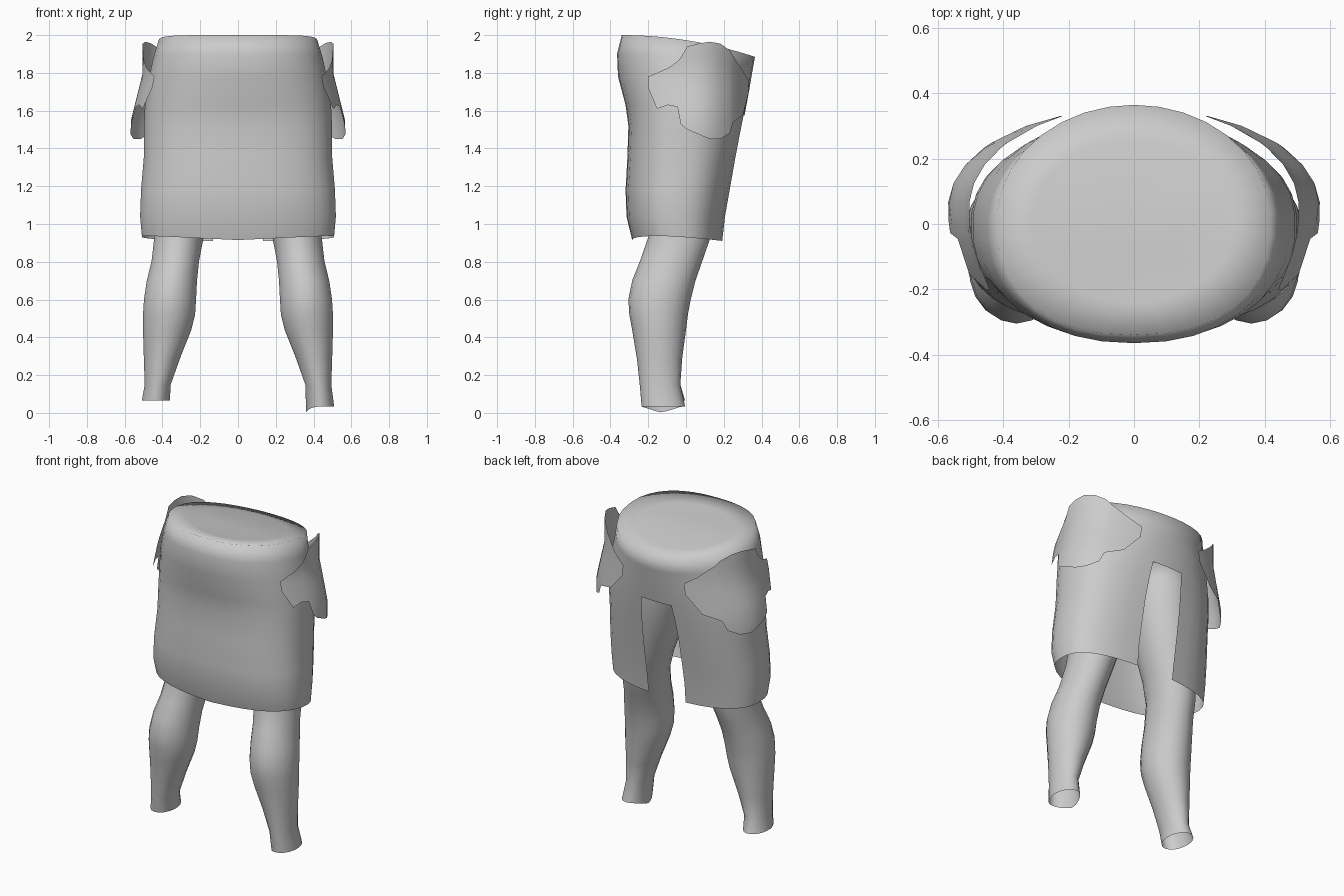
import bpy, bmesh
from math import sin, cos, pi, radians

cube = bpy.data.objects.get("Cube")
if cube:
    bpy.data.objects.remove(cube)

grey = bpy.data.materials.new("plain_grey")
grey.use_nodes = True
grey.diffuse_color = (0.6, 0.6, 0.6, 1)
grey.node_tree.nodes["Principled BSDF"].inputs["Base Color"].default_value = (0.6, 0.6, 0.6, 1)


def finish(name, bm):
    mesh = bpy.data.meshes.new(name)
    bm.to_mesh(mesh)
    bm.free()
    mesh.materials.append(grey)
    ob = bpy.data.objects.new(name, mesh)
    bpy.context.collection.objects.link(ob)
    bpy.ops.object.select_all(action="DESELECT")
    ob.select_set(True)
    bpy.context.view_layer.objects.active = ob
    bpy.ops.object.shade_smooth_by_angle(angle=radians(150))


def ring(bm, n, cx, half_x, front, back, z_front, z_back, p_front=1.0, p_back=1.0):
    """Closed loop starting at the back centre; powers below one are boxier."""
    verts, mid, half_y = [], (front + back) / 2, (back - front) / 2
    for i in range(n):
        s, c = sin(2 * pi * i / n), cos(2 * pi * i / n)
        p = p_front if c < 0 else p_back
        x = abs(s) ** p * (1 if s > 0 else -1) * half_x
        y = abs(c) ** p * (1 if c > 0 else -1) * half_y
        t = (y / half_y + 1) / 2
        verts.append(bm.verts.new((cx + x, mid + y, z_front + (z_back - z_front) * t * t)))
    return verts


def bridge(bm, rings, skip=lambda row, col: False):
    for r, (a, b) in enumerate(zip(rings, rings[1:])):
        for i in range(len(a)):
            j = (i + 1) % len(a)
            if not skip(r, i):
                bm.faces.new((a[i], b[i], b[j], a[j]))


# Skirt with closed top: half width, front y, back y, front z, back z, powers
skirt_rows = [
    (0.13, -0.09, 0.11, 1.975, 1.945, 1, 1), (0.31, -0.24, 0.26, 1.98, 1.915, 1, 1),
    (0.42, -0.34, 0.365, 2.00, 1.885, 0.85, 1), (0.45, -0.365, 0.35, 1.90, 1.80, 0.9, 1),
    (0.475, -0.36, 0.335, 1.78, 1.71, 0.9, 0.95), (0.495, -0.32, 0.31, 1.63, 1.575, 0.85, 0.9),
    (0.50, -0.305, 0.29, 1.52, 1.48, 0.8, 0.85), (0.50, -0.31, 0.265, 1.36, 1.35, 0.8, 0.8),
    (0.515, -0.32, 0.235, 1.18, 1.18, 0.8, 0.8), (0.52, -0.315, 0.21, 1.04, 1.04, 0.8, 0.8),
    (0.51, -0.285, 0.195, 0.94, 0.91, 0.8, 0.8)]
N = 34
bm = bmesh.new()
rings = [ring(bm, N, 0, *row) for row in skirt_rows]
for v in rings[-1]:
    if v.co.y < -0.2:
        v.co.z -= 0.025 * (1 - abs(v.co.x) / 0.51)
# The two centre columns at the back stay open below the seat
bridge(bm, rings, skip=lambda row, col: row >= 5 and col in (0, N - 1))
bm.faces.new(rings[0])
bmesh.ops.recalc_face_normals(bm, faces=bm.faces)
finish("skirt", bm)

# Legs: inner x, outer x, front y, back y, z, from hip to ankle
leg_rows = [
    (0.0, 0.36, -0.20, 0.22, 1.70), (0.0, 0.39, -0.20, 0.22, 1.56),
    (0.03, 0.41, -0.20, 0.20, 1.38), (0.09, 0.42, -0.19, 0.17, 1.18),
    (0.14, 0.43, -0.19, 0.15, 1.06), (0.18, 0.445, -0.20, 0.13, 0.93),
    (0.205, 0.46, -0.245, 0.085, 0.80), (0.215, 0.485, -0.285, 0.05, 0.70),
    (0.22, 0.50, -0.305, 0.025, 0.60), (0.225, 0.505, -0.30, 0.01, 0.52),
    (0.245, 0.505, -0.285, 0.0, 0.44), (0.305, 0.50, -0.26, -0.02, 0.29),
    (0.355, 0.495, -0.245, -0.03, 0.15), (0.36, 0.51, -0.235, -0.005, 0.05)]
for side, name, drop in ((1, "left_leg", 0.015), (-1, "right_leg", -0.015)):
    bm = bmesh.new()
    rings = [ring(bm, 18, side * (i + o) / 2, (o - i) / 2, f, b, z, z)
             for i, o, f, b, z in leg_rows]
    for v in rings[-1]:
        v.co.z -= drop
        if side > 0 and v.co.x < 0.43:
            v.co.z -= 0.035 * max(0, 1 - abs(v.co.y + 0.13) / 0.11)
    bridge(bm, rings)
    bm.faces.new(rings[0])
    bmesh.ops.recalc_face_normals(bm, faces=bm.faces)
    finish(name, bm)

# Side flaps: angle around the hip, top z, bottom z, from front tip to back tip
flap_columns = [
    (-30, 1.78, 1.72), (-24, 1.80, 1.61), (-17, 1.825, 1.63), (-11, 1.86, 1.62),
    (-9, 1.88, 1.53), (-5, 1.94, 1.50), (3, 1.955, 1.475), (14, 1.965, 1.45),
    (25, 1.955, 1.45), (36, 1.92, 1.48), (40, 1.89, 1.54), (54, 1.81, 1.575),
    (65, 1.76, 1.69)]


def flap_point(side, angle, z):
    a = radians(angle)
    flare = min(max((1.80 - z) / 0.26, 0), 1)
    depth = 0.50 if a < 0 else 0.31
    return (side * (0.505 + 0.065 * flare) * cos(a), 0.05 + depth * sin(a), z)


for side, name in ((1, "left_flap"), (-1, "right_flap")):
    bm = bmesh.new()
    steps = 6
    columns = [[bm.verts.new(flap_point(side, a, top + (low - top) * k / steps))
                for k in range(steps + 1)] for a, top, low in flap_columns]
    for p, q in zip(columns, columns[1:]):
        for k in range(steps):
            quad = (p[k], p[k + 1], q[k + 1], q[k])
            bm.faces.new(quad if side > 0 else quad[::-1])
    finish(name, bm)
